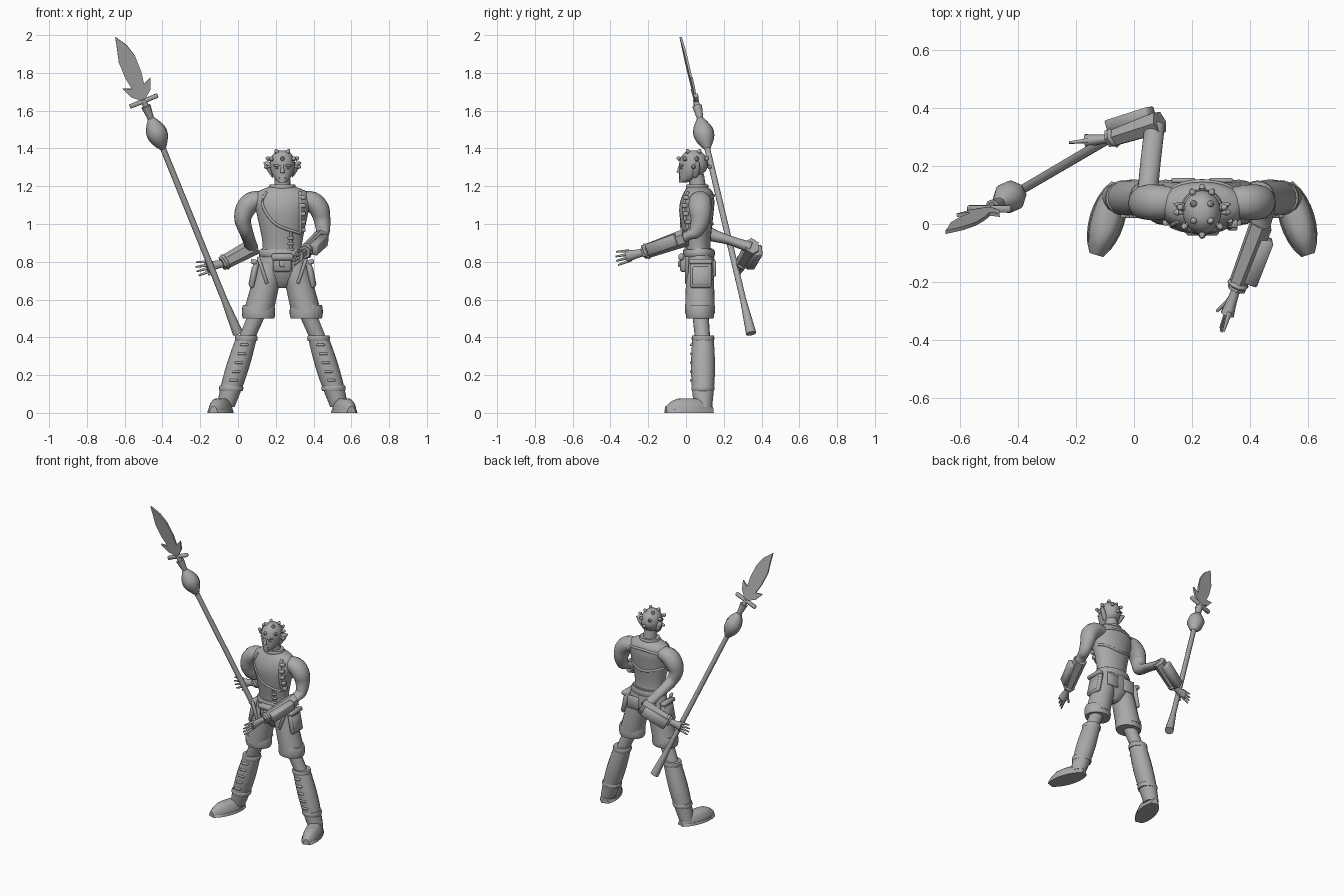
import bpy, bmesh
from math import sin, cos, pi, tau, radians
from mathutils import Vector, Matrix
from mathutils.bvhtree import BVHTree

if "Cube" in bpy.data.objects:
    bpy.data.objects.remove(bpy.data.objects["Cube"])

MIDDLE = 0.235  # the body stands to one side of the spear
RIGHTWARD, FORWARD, UPWARD = Vector((1, 0, 0)), Vector((0, -1, 0)), Vector((0, 0, 1))
COLOUR = (0.4, 0.4, 0.4, 1)
grey = bpy.data.materials.new("plain_grey")
grey.use_nodes = True
grey.diffuse_color = COLOUR
grey.node_tree.nodes["Principled BSDF"].inputs["Base Color"].default_value = COLOUR


def finish(name, mesh_builder):
    bmesh.ops.recalc_face_normals(mesh_builder, faces=mesh_builder.faces)
    mesh = bpy.data.meshes.new(name)
    mesh_builder.to_mesh(mesh)
    mesh_builder.free()
    part = bpy.data.objects.new(name, mesh)
    bpy.context.collection.objects.link(part)
    mesh.materials.append(grey)
    bpy.ops.object.select_all(action='DESELECT')
    part.select_set(True)
    bpy.context.view_layer.objects.active = part
    bpy.ops.object.shade_smooth_by_angle(angle=radians(50))
    return part


def spline(rows, steps):
    """Catmull-Rom curve through rows of numbers"""
    result = []
    last = len(rows) - 1
    for i in range(last):
        before, start, end, after = (rows[min(max(k, 0), last)] for k in range(i - 1, i + 3))
        for step in range(steps):
            t = step / steps
            result.append([q + t / 2 * (r - p + t * (2 * p - 5 * q + 4 * r - s + t * (3 * (q - r) + s - p)))
                           for p, q, r, s in zip(before, start, end, after)])
    return result + [rows[last]]


def loft(name, rings, axis=None, side=RIGHTWARD, sides=16, steps=4, floor=None, ceiling=None):
    """Skin over ellipses, each a centre, a half width along side and a half depth"""
    rows = spline([(*centre, width, depth) for centre, width, depth in rings], steps)
    builder = bmesh.new()
    loops = []
    for i, (*centre, width, depth) in enumerate(rows):
        ahead, behind = rows[min(i + 1, len(rows) - 1)], rows[max(i - 1, 0)]
        along = (axis or Vector(ahead[:3]) - Vector(behind[:3])).normalized()
        across = (side - along * along.dot(side)).normalized()
        depthwise = along.cross(across)
        loop = []
        for k in range(sides):
            angle = tau * k / sides
            point = Vector(centre) + across * width * cos(angle) + depthwise * depth * sin(angle)
            if floor is not None:
                point.z = max(point.z, floor)
            if ceiling is not None:
                point.z = min(point.z, ceiling)
            loop.append(builder.verts.new(point))
        loops.append(loop)
    for lower, upper in zip(loops, loops[1:]):
        for k in range(sides):
            following = (k + 1) % sides
            builder.faces.new((lower[k], lower[following], upper[following], upper[k]))
    builder.faces.new(loops[0])
    builder.faces.new(loops[-1])
    return finish(name, builder)


def rounded(t):
    return sin(pi * (0.05 + 0.9 * t)) ** 0.5


def taper(loss):
    return lambda t: 1 - loss * t


def tube(name, start, end, width, depth, shape=rounded, pieces=8, **options):
    """Straight part whose section is scaled along its length by shape"""
    rings = [(start.lerp(end, k / pieces), width * shape(k / pieces), depth * shape(k / pieces))
             for k in range(pieces + 1)]
    return loft(name, rings, steps=1, **options)


def band(name, centre, width, depth, height):
    half = UPWARD * height / 2
    tube(name, centre - half, centre + half, width, depth, lambda t: 0.9 + 0.1 * rounded(t), sides=24)


def box(name, centre, size, along=RIGHTWARD, up=UPWARD, bevel=0.004):
    up = (up - along * along.dot(up)).normalized()
    turn = Matrix((along, up.cross(along), up)).transposed().to_4x4()
    builder = bmesh.new()
    bmesh.ops.create_cube(builder, size=1, matrix=Matrix.Translation(centre) @ turn @ Matrix.Diagonal((*size, 1)))
    bmesh.ops.bevel(builder, geom=builder.edges[:], offset=bevel, segments=1, affect='EDGES')
    finish(name, builder)


def central(y, z):
    return Vector((MIDDLE, y, z))


# Torso, neck and pelvis
torso = loft("torso", [(central(0.07, 0.82), 0.11, 0.07), (central(0.06, 0.9), 0.105, 0.07), (central(0.055, 1.05), 0.135, 0.09),
                       (central(0.06, 1.12), 0.15, 0.09), (central(0.065, 1.17), 0.13, 0.075), (central(0.06, 1.2), 0.06, 0.05)],
             axis=UPWARD, sides=24)
tube("neck", central(0.065, 1.16), central(0.055, 1.26), 0.045, 0.045, taper(0.1))
band("collar", central(0.06, 1.195), 0.07, 0.06, 0.03)
loft("pelvis", [(central(0.07, 0.87), 0.11, 0.07), (central(0.075, 0.77), 0.135, 0.08),
                (central(0.08, 0.7), 0.08, 0.06), (central(0.08, 0.66), 0.03, 0.03)], axis=UPWARD, sides=24)
band("belt", central(0.068, 0.845), 0.125, 0.085, 0.04)

# Seams, straps and clasps laid on the torso
builder = bmesh.new()
builder.from_mesh(torso.data)
skin = BVHTree.FromBMesh(builder)
builder.free()


def on_torso(x, z, facing=FORWARD):
    return skin.ray_cast(Vector((x, 0, z)) + facing, -facing)[0] or Vector((x, 0.06, z))


def strap(name, points, facing=FORWARD, radius=0.008):
    loft(name, [(on_torso(x, z, facing), radius, radius) for x, z in spline(points, 5)],
         sides=8, steps=1, side=Vector((0.3, 0.1, 1)))


strap("vest_front_edge", [(0.15, 1.17), (0.13, 1.1), (0.2, 1), (0.33, 0.95)])
strap("vest_side_seam", [(0.33, 1.17), (0.33, 0.95)], radius=0.01)
strap("vest_back_hem", [(0.11, 1.03), (MIDDLE, 1), (0.36, 1.03)], -FORWARD)
strap("vest_back_yoke", [(0.1, 1.13), (MIDDLE, 1.15), (0.37, 1.13)], -FORWARD)
strap("belly_seam", [(0.28, 0.96), (0.28, 0.85)])
for i in range(5):
    box("vest_buckle", on_torso(0.34, 1.14 - i * 0.043), (0.035, 0.03, 0.022))
for i in range(3):
    box("belly_clasp", on_torso(0.28, 0.925 - i * 0.03), (0.035, 0.02, 0.014))
box("belt_pouch", central(-0.01, 0.795), (0.1, 0.045, 0.1), bevel=0.012)
box("pouch_flap", central(-0.025, 0.825), (0.115, 0.03, 0.035), bevel=0.008)
box("pouch_clasp", central(-0.035, 0.79), (0.03, 0.015, 0.035))

# Head: an egg with an upright face
head_rings = []
for k in range(17):
    t = 0.02 + 0.96 * k / 16
    swell = sin(pi * t ** 1.2) ** 0.4
    depth = 0.076 * swell
    head_rings.append((central(0.04 if t > 0.55 else depth - 0.036, 1.215 + 0.178 * t), 0.066 * swell, depth))
loft("head", head_rings, axis=UPWARD, sides=24, steps=1)
tube("nose", central(-0.03, 1.32), central(-0.038, 1.27), 0.008, 0.008, lambda t: 0.6 + t, sides=8)
for z in (1.24, 1.25):
    tube("lip", central(-0.03, z) - RIGHTWARD * 0.02, central(-0.03, z) + RIGHTWARD * 0.02, 0.006, 0.005, side=FORWARD)


# Head studs in rings: how many, height angle, first turn from the front
def stud(turn, climb):
    out = Vector((sin(turn) * cos(climb), -cos(turn) * cos(climb), sin(climb)))
    foot = central(0.04, 1.31) + out * Vector((0.066, 0.076, 0.08)).length / 3 ** 0.5
    tube("head_stud", foot - out * 0.01, foot + out * 0.024, 0.012, 0.012,
         lambda t: 0.6 if t < 0.5 else rounded(t), sides=8, side=Vector((0.3, 0.9, 0.4)))


for count, climb, first in ((4, 60, 45), (7, 25, 0), (3, -5, 90)):
    for k in range(count):
        stud(radians(first) + (tau / count if count > 3 else pi / 2) * k, radians(climb))

# Paired parts: face, shorts, boots and shoulders
shoulders = {}
for sign, label in ((-1, "right_"), (1, "left_")):
    def at(out, y, z):
        return Vector((MIDDLE + sign * out, y, z))

    def thigh(z):
        return at(0.26 - z / 4, 0.074, z)

    def shin(z):
        return at(0.31 - 0.3 * z, 0.09, z)

    outward = RIGHTWARD * sign
    tube(label + "brow", at(0.01, -0.034, 1.31), at(0.05, -0.015, 1.31), 0.006, 0.006, side=FORWARD)
    tube(label + "eye", at(0.015, -0.03, 1.295), at(0.04, -0.02, 1.295), 0.006, 0.005, side=FORWARD)
    tube(label + "ear", at(0.05, 0.05, 1.28), at(0.1, 0.07, 1.325), 0.018, 0.035,
         lambda t: 1.05 - t * t, axis=outward, side=FORWARD)

    # Shorts leg, cuff, pockets and hanging strap
    tube(label + "shorts_leg", thigh(0.79), thigh(0.53), 0.066, 0.066, lambda t: 1 + t ** 0.5 / 5, axis=UPWARD)
    band(label + "shorts_cuff", thigh(0.535), 0.088, 0.076, 0.07)
    slant = UPWARD - outward / 5
    box(label + "thigh_pocket", at(0.15, 0.078, 0.735), (0.115, 0.03, 0.15), FORWARD, slant, bevel=0.01)
    box(label + "pocket_panel", at(0.164, 0.078, 0.725), (0.085, 0.014, 0.1), FORWARD, slant)
    box(label + "pocket_flap", at(0.15, 0.078, 0.8), (0.12, 0.034, 0.025), FORWARD, slant)
    box(label + "back_pocket", at(0.065, 0.15, 0.765), (0.085, 0.016, 0.085))
    box(label + "hip_strap", at(0.105, 0.004, 0.755), (0.018, 0.02, 0.15), up=UPWARD + outward / 3,
        along=(RIGHTWARD - UPWARD * sign / 3).normalized())

    # Knee and boot
    tube(label + "knee", thigh(0.55), shin(0.37), 0.048, 0.044, taper(0.1), axis=UPWARD)
    tube(label + "boot", shin(0.4), shin(0.03), 0.055, 0.056, lambda t: 1 + sin(pi * t) / 5 - t / 7, axis=UPWARD)
    band(label + "boot_rim", shin(0.395), 0.06, 0.06, 0.03)
    band(label + "ankle_band", shin(0.13), 0.064, 0.061, 0.03)
    for i in range(5):
        box(label + "boot_clasp", shin(0.36 - i * 0.047) + FORWARD * 0.06, (0.045, 0.02, 0.013))

    # Foot and sole share one outline, flattened at the ground
    heel, toe = at(0.29, 0.14, 0), at(0.365, -0.107, 0)
    lengthwise = toe - heel
    tube(label + "foot", heel, toe, 0.056, 0.09, lambda t: rounded(t), axis=lengthwise, floor=0.004, ceiling=0.075)
    tube(label + "sole", heel, toe, 0.061, 0.06, axis=lengthwise, floor=0, ceiling=0.018)
    shoulders[label] = [(at(0.09, 0.075, 1.13), 0.04, 0.05), (at(0.155, 0.075, 1.12), 0.053, 0.06),
                        (at(0.195, 0.075, 1.08), 0.053, 0.06), (at(0.21, 0.075, 1.02), 0.044, 0.05)]


# Arms: upper arm, six-sided gauntlet with a case, and an open hand
def arm(label, bend, elbow, wrist, fingertip, spread, thumb, case_shift):
    loft(label + "upper_arm", shoulders[label] + [(bend, 0.036, 0.038), (bend.lerp(elbow, 0.5), 0.035, 0.025), (elbow, 0.035, 0.03)])
    along = (wrist - elbow).normalized()
    spread.normalize()
    tube(label + "gauntlet", elbow - along * 0.02, wrist, 0.047, 0.042, taper(0.2), sides=6, side=spread)
    tube(label + "gauntlet_cuff", wrist - along * 0.035, wrist - along * 0.005, 0.045, 0.038, sides=8, side=spread)
    box(label + "gauntlet_case", elbow.lerp(wrist, 0.6) + case_shift, (0.17, 0.045, 0.062), along, spread)
    reach = wrist.lerp
    tube(label + "palm", reach(fingertip, -0.1), reach(fingertip, 0.58), 0.02, 0.015, lambda t: 1 + 0.6 * t * t, side=spread)
    for k in range(4):
        offset = spread * (k - 1.5)
        tube(label + "finger", reach(fingertip, 0.5) + offset * 0.017,
             reach(fingertip, 1 - offset.length / 20) + offset * 0.024, 0.009, 0.009, taper(0.5), sides=8)
    tube(label + "thumb", reach(fingertip, 0.15), reach(fingertip, 0.5) + thumb, 0.011, 0.011, taper(0.5), sides=8)


arm("left_", Vector((0.45, 0.05, 0.96)), Vector((0.432, -0.02, 0.922)), Vector((0.352, -0.225, 0.85)), Vector((0.3, -0.375, 0.815)),
    Vector((0.15, -0.15, 1)), Vector((-0.04, 0, -0.03)), Vector((0.045, 0.015, 0.012)))
arm("right_", Vector((0.045, 0.11, 0.955)), Vector((0.072, 0.345, 0.875)), Vector((-0.085, 0.295, 0.79)), Vector((-0.225, 0.28, 0.76)),
    Vector((-0.2, 0, 1)), Vector((0, -0.02, -0.045)), Vector((0.01, 0.045, 0)))

# Spear: everything is placed by its distance from the butt
BUTT = Vector((0, 0.345, 0.42))
SHAFT = (Vector((-0.64, -0.03, 2)) - BUTT).normalized()
ACROSS = (RIGHTWARD - SHAFT * SHAFT.x)
ACROSS = SHAFT.cross(FORWARD).cross(SHAFT).cross(SHAFT).normalized()


def spear_part(name, start, end, radius, shape, sides):
    tube(name, BUTT + SHAFT * start, BUTT + SHAFT * end, radius, radius, shape, sides=sides, side=ACROSS)


spear_part("spear_butt", 0, 0.2, 0.028, taper(0.4), 10)
spear_part("spear_shaft", 0.1, 1.37, 0.017, taper(0.1), 10)
spear_part("spear_bulb", 1.08, 1.26, 0.056, lambda t: 0.3 + 0.7 * sin(pi * t), 8)
spear_part("spear_socket", 1.25, 1.33, 0.026, lambda t: 0.6 + 0.4 * t, 8)
box("spear_crossbar", BUTT + SHAFT * 1.36, (0.16, 0.024, 0.022), ACROSS, SHAFT)

# Barbed blade: half outline as width and distance, mirrored about the shaft
half = [(0.02, 0.03), (0.055, 0.06), (0.08, 0.12), (0.035, 0.1), (0.046, 0.17), (0.046, 0.26), (0.028, 0.33)]
outline = [(0, 0)] + half + [(0.013, 0.395)] + [(-width, distance) for width, distance in reversed(half)]
builder = bmesh.new()
blade = builder.faces.new([builder.verts.new(BUTT + SHAFT * (1.345 + distance) + ACROSS * width) for width, distance in outline])
thickness = SHAFT.cross(ACROSS) * 0.012
solid = bmesh.ops.extrude_face_region(builder, geom=[blade], use_keep_orig=True)
bmesh.ops.translate(builder, vec=thickness, verts=[v for v in solid["geom"] if isinstance(v, bmesh.types.BMVert)])
bmesh.ops.translate(builder, vec=-thickness / 2, verts=builder.verts[:])
finish("spear_blade", builder)
